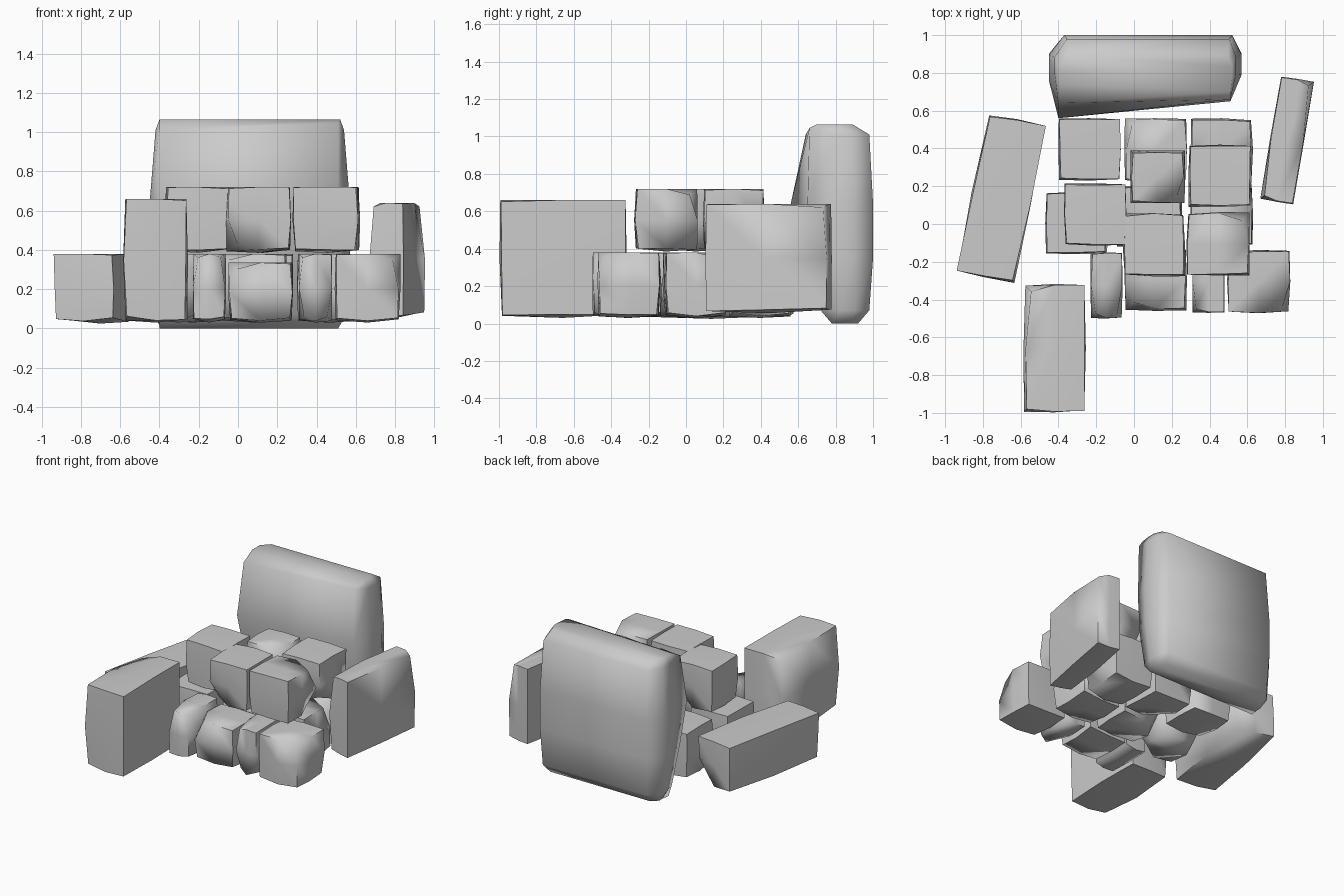
import bpy, bmesh, math, random

if "Cube" in bpy.data.objects:
    bpy.data.objects.remove(bpy.data.objects["Cube"])


def finish(name, bm, loc=(0, 0, 0), rot=0):
    bmesh.ops.recalc_face_normals(bm, faces=bm.faces)
    me = bpy.data.meshes.new(name)
    bm.to_mesh(me)
    bm.free()
    ob = bpy.data.objects.new(name, me)
    bpy.context.collection.objects.link(ob)
    ob.location = loc
    ob.rotation_euler.z = math.radians(rot)
    bpy.ops.object.select_all(action='DESELECT')
    ob.select_set(True)
    bpy.context.view_layer.objects.active = ob
    bpy.ops.object.shade_smooth_by_angle(angle=math.radians(80))
    return ob


def stone(name, x, y, z0, z1, w, d, seed, rot=0):
    """Roughly hewn block: subdivided cube with worn edges and a few chipped corners."""
    rng = random.Random(seed)
    bm = bmesh.new()
    bmesh.ops.create_cube(bm, size=2)
    bmesh.ops.subdivide_edges(bm, edges=bm.edges[:], cuts=1, use_grid_fill=True)
    h = z1 - z0
    chip = min(0.045, w * 0.15)
    for v in bm.verts:
        sx, sy, sz = (round(c) for c in v.co)
        n = abs(sx) + abs(sy) + abs(sz)
        inset = drop = 0
        if n == 3:
            chipped = rng.random() < 0.2
            inset = chip * (rng.uniform(0.7, 1.1) if chipped else rng.uniform(0.1, 0.4))
            drop = chip * (0.7 if chipped else rng.uniform(0, 0.2))
        elif n == 2:
            inset = chip * rng.uniform(0, 0.25)
        if sz < 0:  # undersides taper a little
            inset *= 1.3
            drop += (0, 0.0, 0.015, 0.02)[n] * rng.uniform(0.5, 1.3)
        v.co = (sx * (w / 2 - inset), sy * (d / 2 - inset), sz * (h / 2 - drop))
    finish(name, bm, (x, y, (z0 + z1) / 2), rot)


# tall back slab, lofted from chamfered rings
# level: z, front-left y, front-right y, back y, end inset
levels = [(0, .78, .78, .92, .06), (.07, .74, .72, .98, .02), (.35, .64, .67, 1, 0),
          (.64, .56, .65, 1, 0), (1.01, .64, .66, .98, .03), (1.065, .74, .70, .89, .05)]
bm = bmesh.new()
rings = []
for z, fl, fr, b, i in levels:
    pts = [(-.40, fl), (.51, fr), (.57 - i, fr + (b - fr) * .4), (.57 - i, b - (b - fr) * .3),
           (.52 - i / 2, b), (-.37 + i / 2, b), (-.45 + i, b - (b - fr) * .3),
           (-.45 + i, fl + (b - fl) * .45)]
    rings.append([bm.verts.new((px, py, z)) for px, py in pts])
rings[4][1].co.z = 1.045
for a, b in zip(rings, rings[1:]):
    for k in range(8):
        bm.faces.new((a[k], a[(k + 1) % 8], b[(k + 1) % 8], b[k]))
bm.faces.new(rings[0])
bm.faces.new(rings[-1])
finish("back_slab", bm)

# outer slabs
stone("left_slab", -.703, .136, .025, .38, .32, .855, 3, -11.5)
stone("front_left_slab", -.42, -.657, .03, .66, .33, .68, 5)
stone("right_slab", .81, .443, .055, .64, .18, .66, 8, -9.6)

# lower course: (x, y, width, depth)
lower = [(-.235, .395, .33, .33), (.115, .395, .33, .33), (.465, .395, .33, .33),
         (-.305, .005, .33, .33), (.08, .04, .35, .33), (.465, .055, .33, .33),
         (-.145, -.325, .17, .35), (.115, -.295, .33, .33), (.395, -.305, .17, .33),
         (.66, -.305, .335, .335)]
for i, (x, y, w, d) in enumerate(lower):
    top = .335 if i == 7 else .38  # the front middle stone is worn lower
    stone(f"lower_stone_{i + 1}", x, y, .03, top, w, d, 20 + i)

# upper course: (x, y, width, depth)
upper = [(-.205, .05, .33, .33), (.125, .25, .29, .28), (.455, .255, .335, .33),
         (.105, -.11, .33, .335), (.445, -.105, .335, .335)]
for i, (x, y, w, d) in enumerate(upper):
    stone(f"upper_stone_{i + 1}", x, y, .385, .72, w, d, 40 + i)
